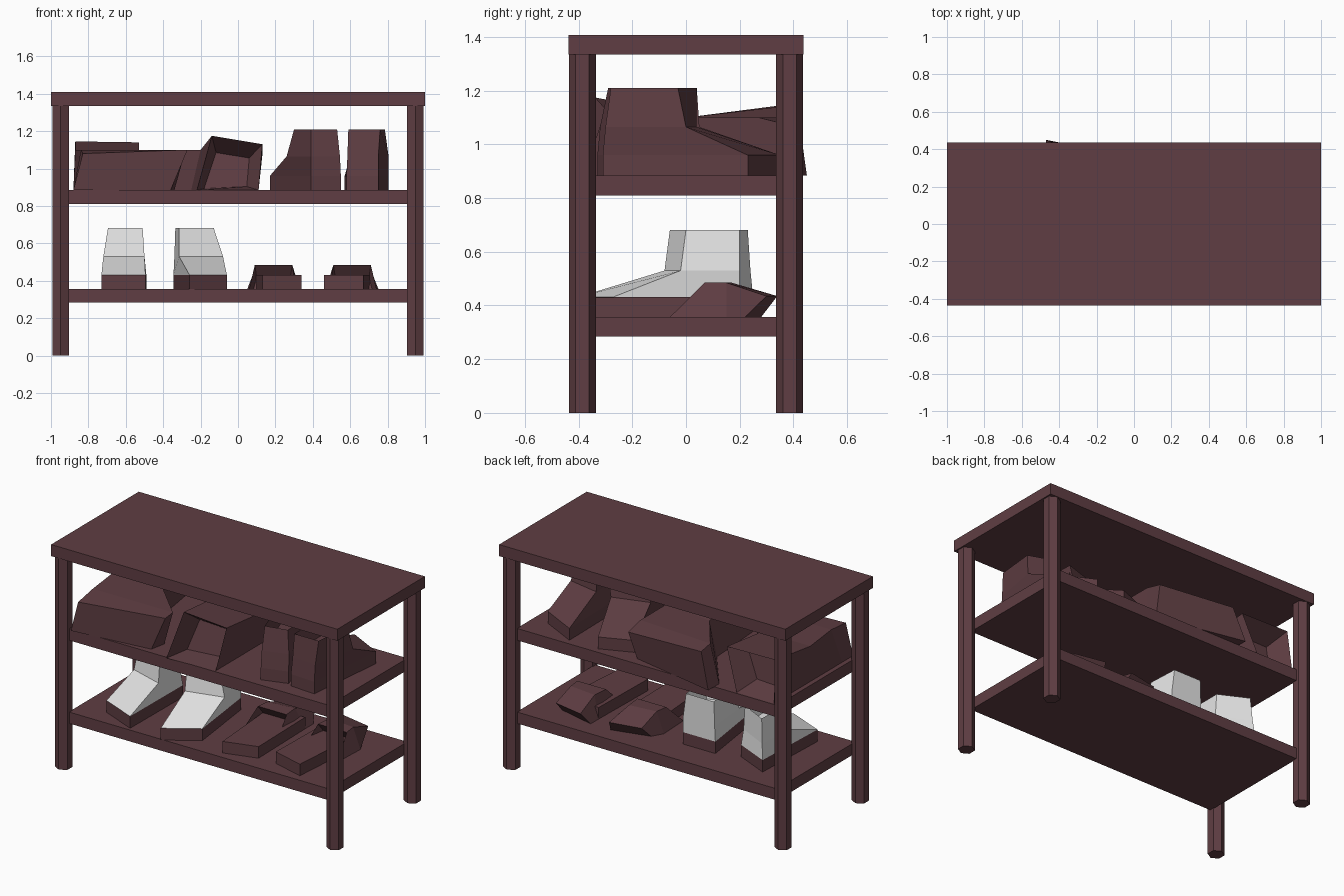
import bpy
import bmesh

if "Cube" in bpy.data.objects:
    bpy.data.objects.remove(bpy.data.objects["Cube"], do_unlink=True)


def material(name, color):
    mat = bpy.data.materials.new(name)
    mat.use_nodes = True
    mat.diffuse_color = color
    mat.node_tree.nodes["Principled BSDF"].inputs["Base Color"].default_value = color
    return mat


wood = material("dark red brown", (0.115, 0.048, 0.056, 1))
white = material("white", (0.78, 0.78, 0.78, 1))


def add_object(name, bm, mats):
    mesh = bpy.data.meshes.new(name)
    bm.to_mesh(mesh)
    bm.free()
    for mat in mats:
        mesh.materials.append(mat)
    obj = bpy.data.objects.new(name, mesh)
    bpy.context.collection.objects.link(obj)
    return obj


def box(name, half_x, half_y, bottom, top):
    bm = bmesh.new()
    bmesh.ops.create_cube(bm, size=2)
    for v in bm.verts:
        v.co.x *= half_x
        v.co.y *= half_y
        v.co.z = top if v.co.z > 0 else bottom
    return add_object(name, bm, [wood])


def loft(name, rings, rim=0.0, depth=0.0, upper=wood):
    """Skin four-sided rings; the last ring becomes a hollow opening.
    Faces above the first band take the upper material."""
    bm = bmesh.new()
    loops = [[bm.verts.new(p) for p in ring] for ring in rings]
    bm.faces.new(loops[0])
    for band, (a, b) in enumerate(zip(loops, loops[1:])):
        for i in range(4):
            j = (i + 1) % 4
            face = bm.faces.new((a[i], a[j], b[j], b[i]))
            face.material_index = 1 if band else 0
    mouth = bm.faces.new(loops[-1])
    mouth.material_index = 1
    bmesh.ops.recalc_face_normals(bm, faces=bm.faces[:])
    if rim:
        bmesh.ops.inset_region(bm, faces=[mouth], thickness=rim, depth=-depth)
    return add_object(name, bm, [wood, upper])


def standing_boot(name, heights, sole, ankle, top, upper=wood):
    outlines = (sole, sole, ankle, top)
    rings = [[(x, y, z) for x, y in o] for o, z in zip(outlines, heights)]
    return loft(name, rings, 0.03, 0.1, upper)


# Rack: top board, two shelves and four hexagonal legs
box("top_board", 1, 0.437, 1.335, 1.408)
box("upper_shelf", 0.91, 0.39, 0.81, 0.885)
box("lower_shelf", 0.91, 0.39, 0.285, 0.357)
for side, sx in (("left", 1), ("right", -1)):
    for end, sy in (("front", -1), ("back", 1)):
        bpy.ops.mesh.primitive_cylinder_add(
            vertices=6, radius=0.05, depth=1.335,
            location=(sx * 0.948, sy * 0.386, 0.6675))
        leg = bpy.context.object
        leg.name = f"{end}_{side}_leg"
        leg.data.materials.append(wood)

# White boots on the lower shelf, toes to the front
low = (0.357, 0.432, 0.53, 0.682)
standing_boot("white_boot_right", low,
              [(-.73, -.27), (-.495, -.37), (-.49, .15), (-.71, .25)],
              [(-.72, -.01), (-.5, -.08), (-.5, .14), (-.7, .24)],
              [(-.695, 0), (-.51, -.05), (-.51, .14), (-.69, .23)], white)
standing_boot("white_boot_left", low,
              [(-.26, -.4), (-.06, -.27), (-.12, .2), (-.345, .2)],
              [(-.315, -.08), (-.08, -.02), (-.12, .2), (-.34, .2)],
              [(-.315, -.06), (-.13, 0), (-.14, .2), (-.335, .2)], white)

# Dark boots on the upper shelf, heels to the front
high = (0.885, 0.96, 1.065, 1.21)
standing_boot("dark_boot_right", high,
              [(.17, .27), (.37, .35), (.55, -.28), (.39, -.33)],
              [(.26, -.02), (.49, .05), (.545, -.27), (.39, -.32)],
              [(.3, -.03), (.52, .04), (.53, -.26), (.39, -.29)])
standing_boot("dark_boot_left", high,
              [(.57, .35), (.805, .23), (.75, -.31), (.58, -.3)],
              [(.6, .04), (.805, 0), (.75, -.3), (.585, -.29)],
              [(.59, .04), (.785, -.03), (.76, -.28), (.59, -.28)])

# Large boots lying on their sides, one opening to the back, one to the front
floor = 0.885
loft("lying_boot_right", [
    [(-.88, -.41, floor), (-.36, -.35, floor), (-.27, -.34, 1.1), (-.83, -.41, 1.08)],
    [(-.88, -.3, floor), (-.34, -.25, floor), (-.28, -.25, 1.1), (-.84, -.25, 1.1)],
    [(-.88, 0, floor), (-.56, 0, floor), (-.53, 0, 1.1), (-.87, 0, 1.1)],
    [(-.88, .38, floor), (-.62, .38, floor), (-.53, .35, 1.14), (-.87, .35, 1.145)],
], 0.07, 0.14)
loft("lying_boot_left", [
    [(.11, .33, floor), (-.47, .45, floor), (-.4, .42, 1.1), (.13, .39, 1.07)],
    [(.11, .25, floor), (-.47, .34, floor), (-.38, .3, 1.1), (.13, .27, 1.1)],
    [(.11, 0, floor), (-.25, .05, floor), (-.2, .05, 1.1), (.13, 0, 1.1)],
    [(.11, -.38, floor), (-.22, -.4, floor), (-.14, -.34, 1.175), (.13, -.3, 1.13)],
], 0.07, 0.14)

# Pair of open slippers, the second mirrored from the first
ground = 0.357
sole = [(.13, -.34), (.34, -.28), (.33, .2), (.09, .18)]
sole_rings = [[(x, y, z) for x, y in sole] for z in (ground, 0.43)]
upper_rings = [
    [(.09, .22, ground), (.33, .28, ground), (.3, .34, .435), (.1, .3, .435)],
    [(.05, .15, ground), (.33, .2, ground), (.28, .17, .485), (.1, .15, .485)],
    [(.06, -.06, ground), (.31, -.06, ground), (.29, .07, .485), (.09, .07, .485)],
]
for side, flip in (("right", False), ("left", True)):
    def place(rings):
        return [[(0.8 - x if flip else x, y, z) for x, y, z in r] for r in rings]
    loft(f"slipper_sole_{side}", place(sole_rings))
    loft(f"slipper_upper_{side}", place(upper_rings), 0.015, 0.08)
